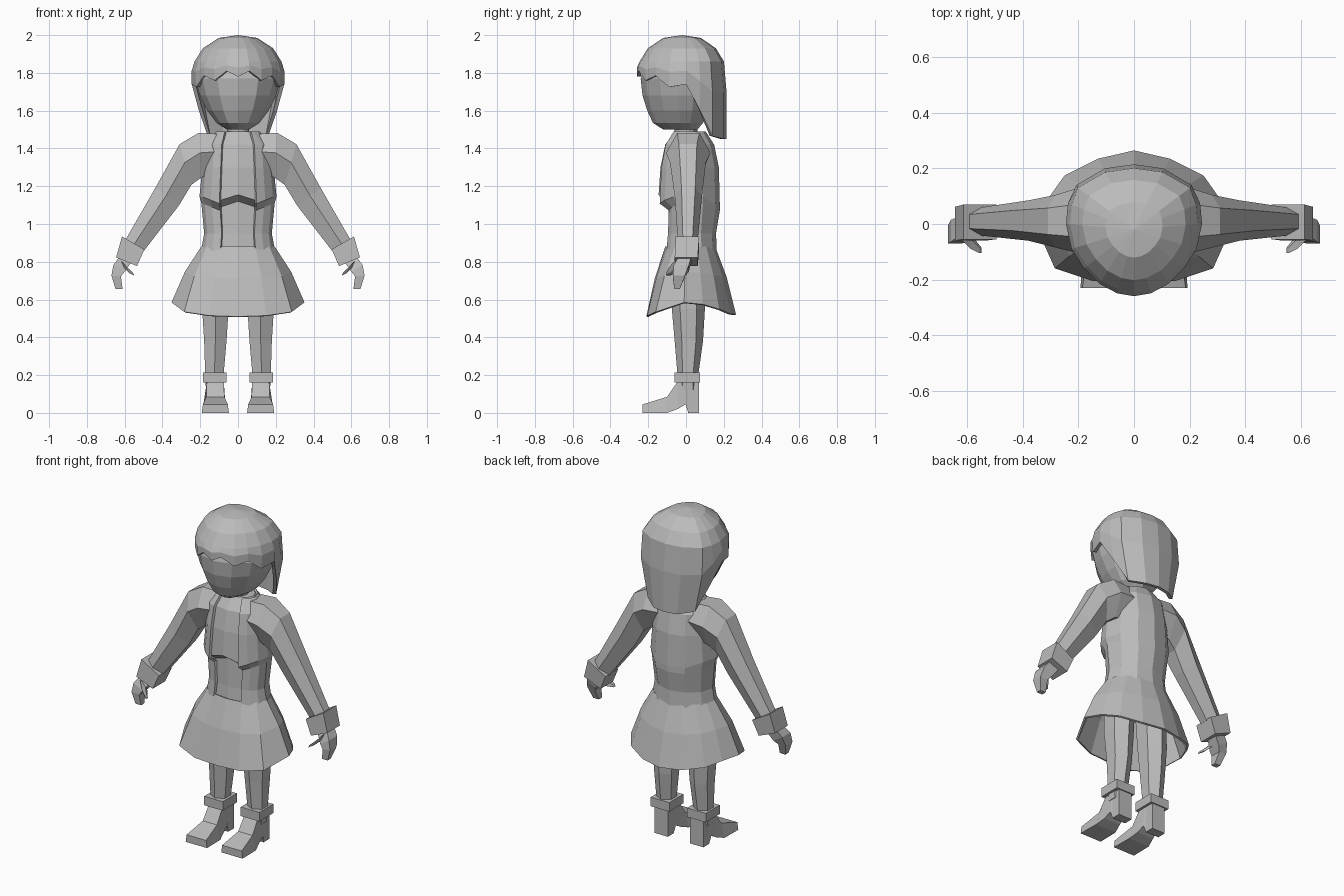
import bpy, bmesh, math
from mathutils import Vector

if "Cube" in bpy.data.objects:
    bpy.data.objects.remove(bpy.data.objects["Cube"])

grey = bpy.data.materials.new("soft_grey")
grey.diffuse_color = (0.5, 0.5, 0.5, 1)
grey.use_nodes = True
grey.node_tree.nodes["Principled BSDF"].inputs["Base Color"].default_value = grey.diffuse_color


def loft(name, rings, closed=True, cap0=True, cap1=True, mirror=False, thick=0):
    """Skin a stack of equal-length point rings into a flat-shaded mesh."""
    bm = bmesh.new()
    vs = [[bm.verts.new(p) for p in r] for r in rings]
    n = len(rings[0])
    for a, b in zip(vs, vs[1:]):
        for i in range(n if closed else n - 1):
            j = (i + 1) % n
            bm.faces.new((a[i], a[j], b[j], b[i]))
    if closed and cap0:
        bm.faces.new(vs[0][::-1])
    if closed and cap1:
        bm.faces.new(vs[-1])
    bmesh.ops.remove_doubles(bm, verts=bm.verts, dist=1e-5)
    bmesh.ops.recalc_face_normals(bm, faces=bm.faces)
    me = bpy.data.meshes.new(name)
    bm.to_mesh(me)
    bm.free()
    me.materials.append(grey)
    ob = bpy.data.objects.new(name, me)
    bpy.context.collection.objects.link(ob)
    if mirror:
        ob.modifiers.new("mirror", 'MIRROR').use_clip = False
    if thick:
        s = ob.modifiers.new("thickness", 'SOLIDIFY')
        s.thickness, s.offset = thick, -1
    return ob


def both(half):
    """Half outline (front centre to back centre) to a full closed outline."""
    return half + [(-p[0], p[1], p[2]) for p in half[-2:0:-1]]


def oval(z, rx, yf, yb, angles, grow=0.0):
    """Points of an egg-shaped outline; angle 0 is the front, 180 the back."""
    out = []
    for a in angles:
        t = math.radians(a)
        s, c = math.sin(t), math.cos(t)
        y = (yf - grow) * c if c > 0 else -(yb + grow) * c
        out.append(((rx + grow) * s, y, z))
    return out


def slab(c, d, half_w, y0, y1, lean=0.25):
    """Six-sided limb section: c centre (x, z), d across direction (x, z)."""
    ym, k = (y0 + y1) / 2, half_w
    p = lambda u, y: (c[0] + d[0] * k * u, y, c[1] + d[1] * k * u)
    e = (y1 - y0) * lean
    return [p(1, ym - e), p(1, ym + e), p(0.1, y1), p(-1, ym + e), p(-1, ym - e), p(0.1, y0)]


# head
ANG = (0, 28, 55, 80, 105, 135, 180)
loft("head", [both(oval(*r, ANG)) for r in (
    (1.50, .06, -.12, .06), (1.535, .115, -.175, .09), (1.60, .165, -.205, .13),
    (1.68, .205, -.23, .16), (1.77, .23, -.24, .18), (1.87, .20, -.21, .17),
    (1.94, .12, -.12, .12))])

# neck
loft("neck", [both(oval(z, r, -r, r, ANG)) for z, r in ((1.42, .075), (1.49, .06), (1.56, .06))])

# hair: columns around the head, each with its own lower edge
COLS = ((0, -.26, 1.78), (.06, -.25, 1.81), (.125, -.215, 1.76), (.18, -.16, 1.785),
        (.225, -.09, 1.725), (.245, 0, 1.74), (.238, .075, 1.60), (.215, .14, 1.465),
        (.11, .20, 1.45), (0, .215, 1.45))
hair = []
for z, s in ((2.0, 0), (1.985, .42), (1.93, .76), (1.86, .94)):
    hair.append(both([(x * s, y * s - .02 * (1 - s), z) for x, y, _ in COLS]))
for f in (.4, 1):
    row = []
    for x, y, zb in COLS:
        z = 1.86 + (zb - 1.86) * f
        k = 1 - .27 * max(0, (1.74 - z) / .29)
        row.append((x * k, y, z))
    hair.append(both(row))
loft("hair", hair, cap0=False, cap1=False, thick=.02)

# torso with the chest stepping in to the waist
BODY = ((1.49, .10, -.06, .09), (1.42, .165, -.11, .135), (1.30, .175, -.135, .16),
        (1.125, .19, -.145, .165), (1.09, .18, -.09, .165), (.95, .165, -.095, .145),
        (.84, .18, -.105, .15))
TA = (0, 30, 60, 90, 120, 150, 180)
torso = []
for i, r in enumerate(BODY):
    half = oval(*r, TA)
    if i in (3, 4):
        half[0] = (0, half[0][1], r[0] + .03)
    torso.append(both(half))
loft("shirt", torso)

# open jacket over the torso
JA = (29, 45, 65, 90, 120, 150, 180)
jacket = []
for i, r in enumerate(BODY):
    row = oval(*r, JA, grow=.014)
    if i == 0:
        row[0] = (.07, row[0][1], r[0])
    if i in (3, 4):
        row = [(x, y, z - .02 + .04 * min(1, max(0, (x - .09) / .1))) for x, y, z in row]
    if i == 6:
        row = [(x, y, z - .01 + .04 * abs(x) / .2) for x, y, z in row]
    jacket.append(row + [(-x, y, z) for x, y, z in row[-2::-1]])
loft("jacket", jacket, closed=False, thick=.014)

# skirt
HEM = ((0, -.21, .51), (.15, -.205, .515), (.285, -.16, .535), (.352, -.01, .585),
       (.31, .09, .575), (.25, .175, .55), (.13, .235, .525), (0, .265, .52))
SA = (0, 28, 58, 90, 112, 134, 157, 180)
waist = oval(.88, .195, -.11, .155, SA)
skirt = []
for f, g in ((0, 0), (.45, .55), (1, 1)):
    skirt.append(both([(w[0] + (h[0] - w[0]) * g, w[1] + (h[1] - w[1]) * g,
                        w[2] + (h[2] - w[2]) * f) for w, h in zip(waist, HEM)]))
loft("skirt", skirt, cap0=False, cap1=False, thick=.012)

# sleeves
loft("sleeve", [
    slab((.08, 1.375), (0, 1), .10, -.09, .125),
    slab((.20, 1.365), (.06, 1), .118, -.105, .13),
    slab((.278, 1.315), (.28, .96), .112, -.085, .105),
    slab((.375, 1.145), (.80, .60), .078, -.06, .085),
    slab((.545, .89), (.85, .53), .057, -.042, .06)], mirror=True)


def box_ring(c, d, k, y0, y1):
    return [(c[0] + d[0] * k * u, y, c[1] + d[1] * k * u)
            for u, y in ((1, y0), (1, y1), (-1, y1), (-1, y0))]


# sleeve cuffs
loft("sleeve_cuff", [box_ring((.555, .90), (.87, .5), .068, -.055, .07),
                     box_ring((.59, .80), (.92, .38), .06, -.06, .062)], mirror=True)

# hands: palm, bent fingers and thumb
loft("hand", [box_ring((.59, .82), (.9, .4), .035, -.035, .03),
              box_ring((.63, .765), (.85, .5), .035, -.065, .015),
              box_ring((.645, .725), (1, .1), .025, -.07, -.005),
              box_ring((.63, .657), (1, 0), .019, -.062, -.032)], mirror=True)
loft("thumb", [box_ring((.61, .785), (.4, .9), .022, -.06, -.02),
               box_ring((.58, .755), (.4, .9), .018, -.09, -.055),
               box_ring((.553, .735), (.4, .9), .009, -.105, -.085)], mirror=True)

# legs
LA = (0, 60, 120, 180, 240, 300)


def leg_ring(z, x, rx, y0, y1):
    m, r = (y0 + y1) / 2, (y1 - y0) / 2
    return [(x + p[0] * 1.12, p[1] + m, z) for p in oval(z, rx, -r, r, LA)]


loft("leg", [leg_ring(.82, .11, .075, -.09, .11), leg_ring(.55, .12, .072, -.075, .10),
             leg_ring(.38, .12, .061, -.06, .09), leg_ring(.2, .125, .05, -.045, .065),
             leg_ring(.12, .125, .046, -.045, .065)], mirror=True)


def rect(z, x0, x1, y0, y1):
    return [(x0, y0, z), (x1, y0, z), (x1, y1, z), (x0, y1, z)]


# ankle cuffs
loft("ankle_cuff", [rect(z, .06, .186, -.06, .075) for z in (.16, .215)], mirror=True)


# heeled shoes: sections from toe to heel
def shoe_ring(y, z0, z1, w0, w1):
    return [(.12 - w0, y, z0), (.12 + w0, y, z0), (.12 + w1, y, z1), (.12 - w1, y, z1)]


loft("shoe", [shoe_ring(*r) for r in (
    (-.23, 0, .045, .072, .066), (-.10, 0, .085, .07, .048), (-.045, .02, .165, .055, .045),
    (-.002, .045, .17, .05, .045), (.012, 0, .17, .045, .045), (.068, 0, .17, .045, .045))],
     mirror=True)
